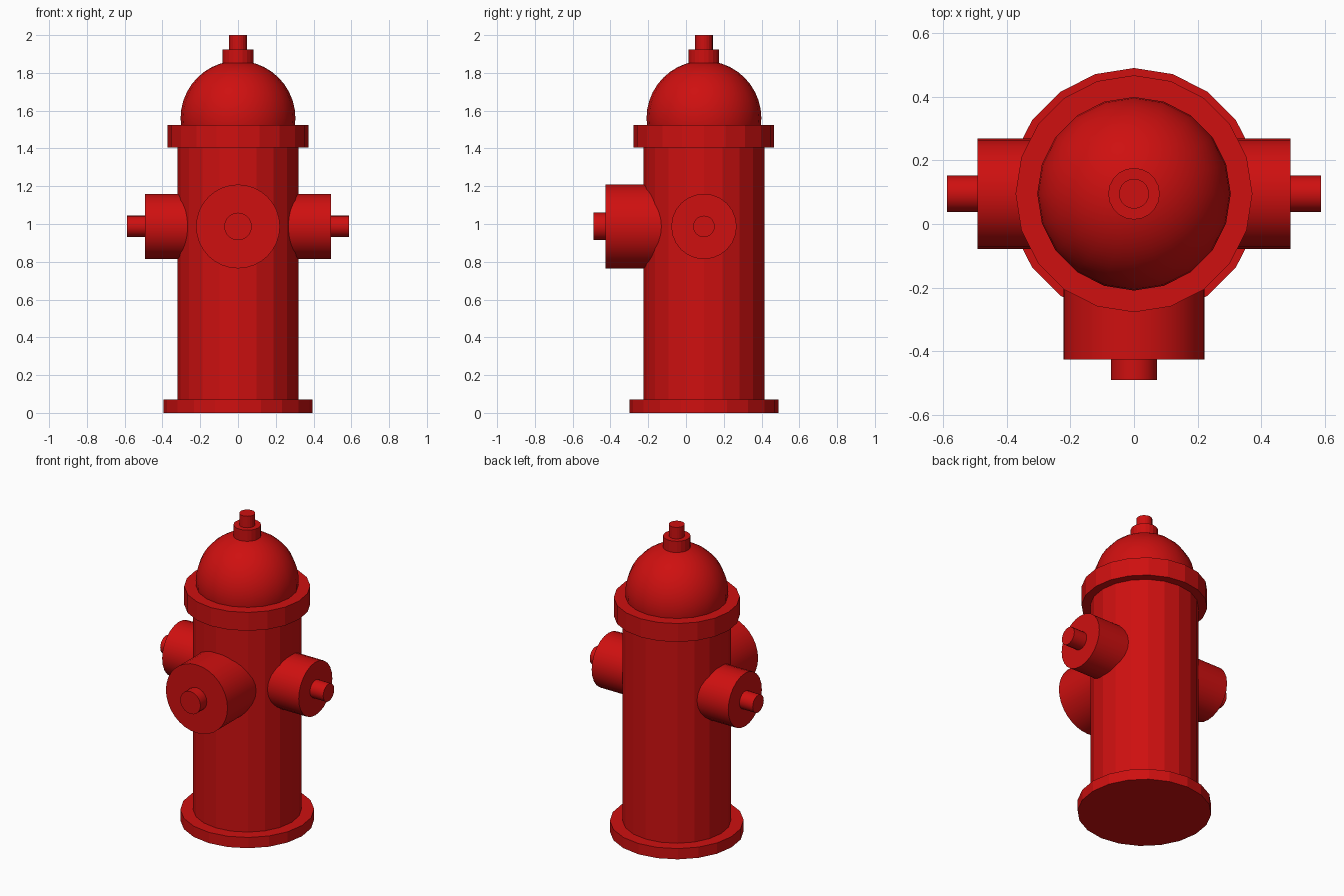
import bpy
import math

if "Cube" in bpy.data.objects:
    bpy.data.objects.remove(bpy.data.objects["Cube"])

AXIS_Y = 0.095   # y of the hydrant's vertical axis
PORT_Z = 0.987   # height of the outlet centres

red = bpy.data.materials.new("red_paint")
red.diffuse_color = (0.62, 0.005, 0.005, 1)
red.use_nodes = True
red.node_tree.nodes["Principled BSDF"].inputs["Base Color"].default_value = red.diffuse_color


def finish(name, smooth):
    obj = bpy.context.object
    obj.name = name
    obj.data.materials.append(red)
    bpy.ops.object.transform_apply(location=False, rotation=True, scale=True)
    if smooth:
        bpy.ops.object.shade_smooth_by_angle(angle=math.radians(smooth))
    return obj


def upright(name, radius, z0, z1, sides=20):
    """Vertical cylinder on the hydrant axis, with corners on the x and y axes."""
    bpy.ops.mesh.primitive_cylinder_add(
        vertices=sides, radius=radius, depth=z1 - z0,
        location=(0, AXIS_Y, (z0 + z1) / 2))
    return finish(name, 0)


def outlet(name, radius, start, end, direction, sides):
    """Horizontal cylinder running outward from the axis along direction."""
    mid = (start + end) / 2
    dx, dy = direction
    rot = (0, math.pi / 2, 0) if dx else (math.pi / 2, 0, 0)
    bpy.ops.mesh.primitive_cylinder_add(
        vertices=sides, radius=radius, depth=end - start, rotation=rot,
        location=(dx * mid, AXIS_Y + dy * mid, PORT_Z))
    return finish(name, 20)


# Barrel, base flange and collar
upright("base_flange", 0.395, 0.0, 0.07)
upright("barrel", 0.32, 0.07, 1.41)
upright("collar", 0.372, 1.405, 1.525)

# Domed cap, its lower half hidden inside the collar and barrel
bpy.ops.mesh.primitive_uv_sphere_add(
    segments=20, ring_count=20, radius=0.304, location=(0, AXIS_Y, 1.56))
finish("dome", 30)

# Operating nut on top
upright("top_neck", 0.081, 1.845, 1.925)
upright("top_nut", 0.047, 1.925, 2.0)

# Side outlets, mirrored left and right
for side, sx in (("right", 1), ("left", -1)):
    outlet(side + "_outlet", 0.173, 0.2, 0.492, (sx, 0), 24)
    outlet(side + "_outlet_nut", 0.057, 0.49, 0.587, (sx, 0), 20)

# Larger front outlet
outlet("front_outlet", 0.222, 0.15, 0.52, (0, -1), 32)
outlet("front_outlet_nut", 0.073, 0.52, 0.585, (0, -1), 20)
